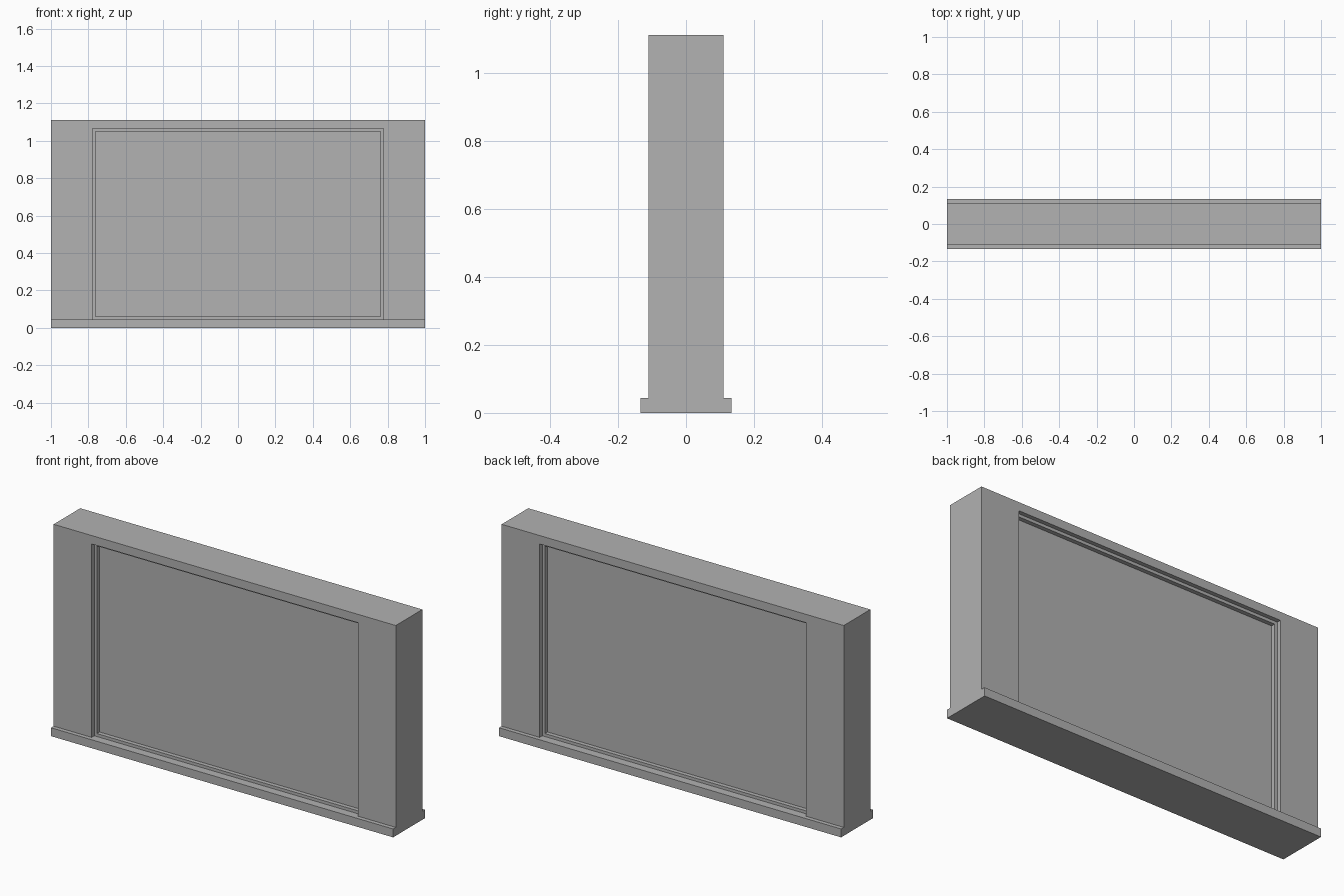
import bpy
import bmesh

cube = bpy.data.objects.get("Cube")
if cube:
    bpy.data.objects.remove(cube, do_unlink=True)

# Main dimensions: everything is a multiple of one small step
STEP = 0.0222
HALF_W, HEIGHT, HALF_D = 1.0, 1.111, 0.111
OPEN_X, OPEN_TOP = 0.778, HEIGHT - 2 * STEP
SILL_TOP = 2 * STEP

grey = bpy.data.materials.new("plain grey")
grey.use_nodes = True
colour = (0.445, 0.445, 0.445, 1)
grey.diffuse_color = colour
grey.node_tree.nodes["Principled BSDF"].inputs["Base Color"].default_value = colour


def slab(name, profile, half_depth, border=0, recess=0):
    """Extrude an x-z profile along y; optionally sink a panel into both sides."""
    bm = bmesh.new()
    front = bm.faces.new([bm.verts.new((x, -half_depth, z)) for x, z in profile])
    extruded = bmesh.ops.extrude_face_region(bm, geom=[front], use_keep_orig=True)
    moved = [v for v in extruded["geom"] if isinstance(v, bmesh.types.BMVert)]
    bmesh.ops.translate(bm, verts=moved, vec=(0, 2 * half_depth, 0))
    bmesh.ops.recalc_face_normals(bm, faces=bm.faces)
    if border:
        for face in [f for f in bm.faces if abs(f.normal.y) > 0.9]:
            # Flat border first, then a square step back to the panel
            bmesh.ops.inset_region(bm, faces=[face], thickness=border)
            bmesh.ops.inset_region(bm, faces=[face], thickness=0)
            bmesh.ops.translate(bm, verts=face.verts, vec=-face.normal * recess)
    mesh = bpy.data.meshes.new(name)
    bm.to_mesh(mesh)
    bm.free()
    mesh.materials.append(grey)
    obj = bpy.data.objects.new(name, mesh)
    bpy.context.collection.objects.link(obj)
    return obj


def rectangle(half_w, low, high):
    return [(-half_w, low), (half_w, low), (half_w, high), (-half_w, high)]


# Wall: two piers joined by a thin lintel
right_half = [(OPEN_X, OPEN_TOP), (OPEN_X, SILL_TOP), (HALF_W, SILL_TOP), (HALF_W, HEIGHT)]
left_half = [(-x, z) for x, z in reversed(right_half)]
slab("wall", right_half + left_half, HALF_D)

# Sill: projects on both sides along the foot
slab("sill", rectangle(HALF_W, 0, SILL_TOP), HALF_D + STEP)

# Window frame with its sunken panel, set back inside the opening
slab("framed_panel", rectangle(OPEN_X, SILL_TOP, OPEN_TOP), HALF_D - STEP, STEP, STEP)
